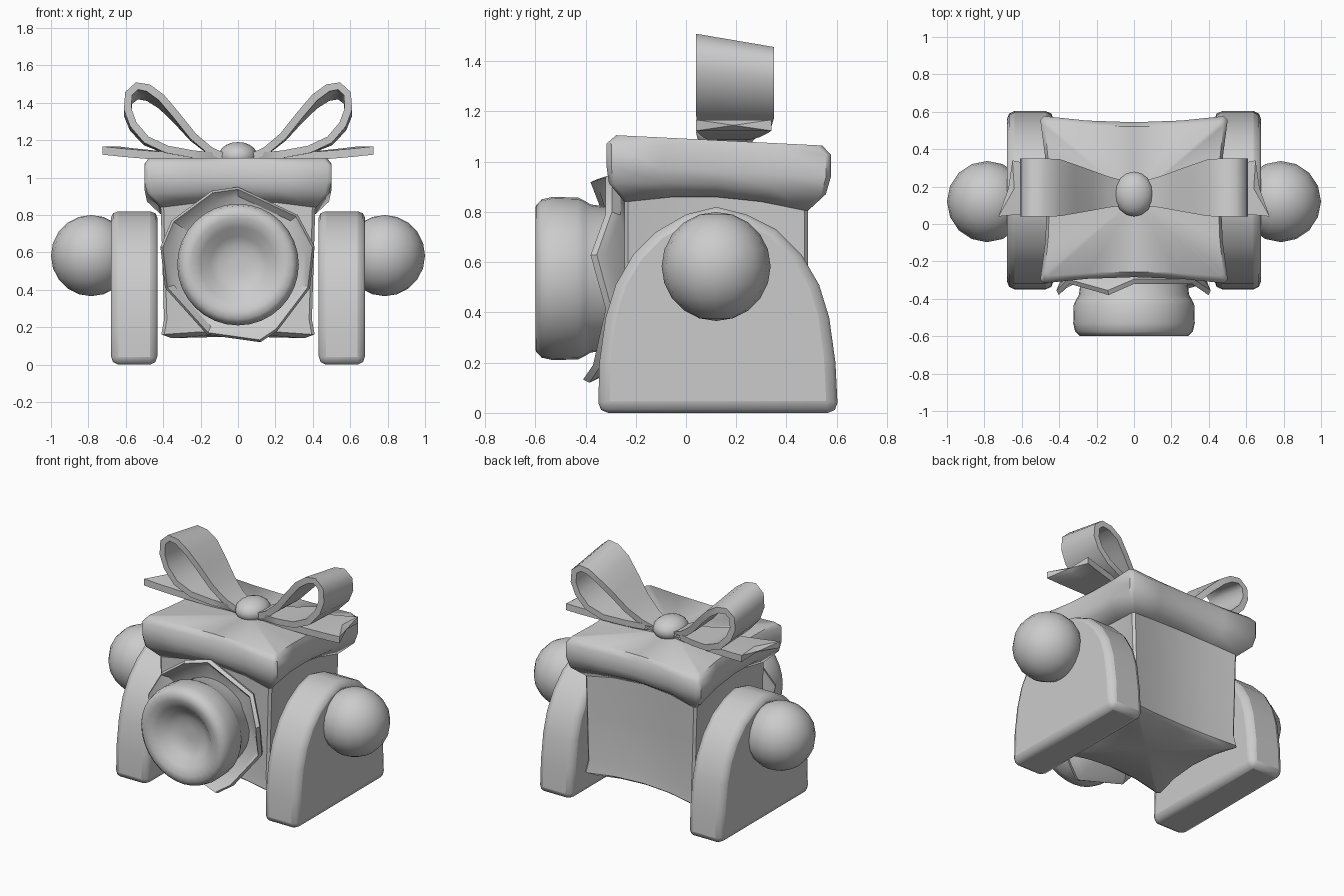
import bpy, bmesh, math
from mathutils import Vector

cube = bpy.data.objects.get("Cube")
if cube:
    bpy.data.objects.remove(cube, do_unlink=True)

grey = bpy.data.materials.new("plain_grey")
grey.use_nodes = True
TONE = (0.6, 0.6, 0.6, 1)
grey.diffuse_color = TONE
grey.node_tree.nodes["Principled BSDF"].inputs["Base Color"].default_value = TONE


def finish(name, bm, angle=40):
    bmesh.ops.recalc_face_normals(bm, faces=bm.faces)
    mesh = bpy.data.meshes.new(name)
    bm.to_mesh(mesh)
    bm.free()
    mesh.materials.append(grey)
    mesh.shade_smooth()
    mesh.set_sharp_from_angle(angle=math.radians(angle))
    obj = bpy.data.objects.new(name, mesh)
    bpy.context.collection.objects.link(obj)
    return obj


def loft(name, rings, caps=True, closed=False, angle=40):
    """Skin a list of equal point rings."""
    bm = bmesh.new()
    rows = [[bm.verts.new(p) for p in ring] for ring in rings]
    n = len(rows[0])
    pairs = list(zip(rows, rows[1:])) + ([(rows[-1], rows[0])] if closed else [])
    for a, b in pairs:
        for i in range(n):
            j = (i + 1) % n
            bm.faces.new((a[i], a[j], b[j], b[i]))
    if caps and not closed:
        for row in (rows[0], rows[-1]):
            mid = sum((v.co for v in row), Vector()) / n
            c = bm.verts.new(mid)
            for i in range(n):
                bm.faces.new((row[i], row[(i + 1) % n], c))
    return finish(name, bm, angle)


def pinched_square(hx, y0, y1, z, pinch, slope=0.0, lift=0.0):
    """Square outline with clipped corners and sides drawn inwards."""
    cy, hy = (y0 + y1) / 2, (y1 - y0) / 2
    pts = []
    for side in range(4):
        for t in (-0.95, -0.5, 0, 0.5, 0.95):
            k = 1 - t * t
            u, w = t, 1 - pinch * k
            for _ in range(side):
                u, w = w, -u
            y = cy + hy * w
            pts.append((hx * u, y, z + slope * (y - cy) + lift * k))
    return pts


def spin(name, profile, centre, steps=32):
    """Turn (radius, y) points around the front-to-back axis."""
    cx, cz = centre
    rings = [[(cx + r * math.cos(a), y, cz + r * math.sin(a))
              for a in (math.tau * i / steps for i in range(steps))]
             for r, y in profile]
    return loft(name, rings)


def ball(name, centre, size, segs=16, rings=10):
    bm = bmesh.new()
    bmesh.ops.create_uvsphere(bm, u_segments=segs, v_segments=rings, radius=1)
    for v in bm.verts:
        v.co = Vector(c + s * k for c, s, k in zip(centre, size, v.co))
    return finish(name, bm, 60)


# Box with sunken sides
loft("box_body", [
    pinched_square(0.36, -0.22, 0.46, 0.14, 0.1, lift=0.02),
    pinched_square(0.415, -0.26, 0.50, 0.16, 0.12, lift=0.02),
    pinched_square(0.40, -0.25, 0.49, 0.24, 0.12),
    pinched_square(0.41, -0.25, 0.49, 0.55, 0.14),
    pinched_square(0.42, -0.25, 0.49, 0.90, 0.12)])

# Puffy lid, lower at the back
loft("box_lid", [
    pinched_square(0.42, -0.25, 0.49, 0.82, 0.10, -0.05, 0.04),
    pinched_square(0.49, -0.31, 0.56, 0.89, 0.08, -0.05, 0.02),
    pinched_square(0.505, -0.32, 0.58, 0.96, 0.08, -0.05),
    pinched_square(0.505, -0.32, 0.58, 1.05, 0.08, -0.05),
    pinched_square(0.48, -0.28, 0.545, 1.085, 0.06, -0.05)], angle=50)

# Round muzzle with a hollow front
spin("muzzle", [
    (0.27, -0.20), (0.295, -0.38), (0.31, -0.405), (0.322, -0.43),
    (0.325, -0.53), (0.315, -0.575), (0.29, -0.598), (0.25, -0.60),
    (0.20, -0.575), (0.15, -0.53), (0.10, -0.505), (0.04, -0.50)], (0, 0.535))

# Wavy paper collar behind the muzzle
tips = [Vector(p) for p in (
    (-0.14, -0.38, 0.93), (0.0, -0.32, 0.95), (0.32, -0.32, 0.80),
    (0.41, -0.38, 0.63), (0.385, -0.32, 0.41), (0.21, -0.37, 0.18),
    (0.12, -0.41, 0.12), (-0.165, -0.33, 0.16), (-0.39, -0.32, 0.41),
    (-0.415, -0.38, 0.63), (-0.355, -0.32, 0.77))]


def collar_ring(scale, dy, flat=None):
    return [(p.x * scale, p.y + dy if flat is None else flat,
             0.535 + (p.z - 0.535) * scale) for p in tips]


loft("collar", [collar_ring(0.62, 0, -0.28), collar_ring(0.88, 0.035),
                collar_ring(0.97, 0), collar_ring(1, 0.025),
                collar_ring(0.95, 0.06), collar_ring(0.72, 0, -0.22)], angle=30)

# Bow knot
ball("bow_knot", (0, 0.16, 1.115), (0.105, 0.12, 0.075))

panel_shape = [(-0.35, 0.0), (-0.345, 0.2), (-0.32, 0.38), (-0.28, 0.51),
               (-0.21, 0.63), (-0.12, 0.72), (0.0, 0.79), (0.12, 0.82),
               (0.24, 0.79), (0.36, 0.73), (0.46, 0.63), (0.53, 0.51),
               (0.57, 0.38), (0.595, 0.2), (0.605, 0.0)]
loop_path = [(0.05, 1.10), (0.15, 1.145), (0.24, 1.22), (0.33, 1.33),
             (0.41, 1.42), (0.48, 1.47), (0.54, 1.48), (0.585, 1.44),
             (0.59, 1.36), (0.56, 1.28), (0.49, 1.20), (0.38, 1.15),
             (0.24, 1.125), (0.13, 1.115), (0.05, 1.10)]

for s, side in ((1, "left"), (-1, "right")):
    # Arched side panel
    panel = loft(side + "_panel", [[(s * x, y, z) for y, z in panel_shape]
                                   for x in (0.43, 0.68)])
    bev = panel.modifiers.new("rounded_rim", "BEVEL")
    bev.width, bev.segments = 0.04, 2
    bev.angle_limit = math.radians(40)

    # Side ball
    ball(side + "_ball", (s * 0.785, 0.12, 0.583), (0.215, 0.217, 0.217))

    # Bow loop: a flat ribbon that widens away from the knot
    rings = []
    for i, (x, z) in enumerate(loop_path):
        a = Vector(loop_path[max(i - 1, 0)])
        b = Vector(loop_path[min(i + 1, len(loop_path) - 1)])
        d = (b - a).normalized() if 0 < i < len(loop_path) - 1 else Vector((1, 0))
        nx, nz = -d.y * 0.02, d.x * 0.02
        wide = min(1, max(0, (x - 0.08) / 0.34))
        y0, y1 = 0.10 - 0.06 * wide, 0.23 + 0.12 * wide
        drop = -0.17 * (z - 1.1) / 0.38
        rings.append([(s * (x + k * nx), y, z + k * nz + drop * (y - 0.10))
                      for k, y in ((1, y0), (1, (y0 + y1) / 2), (1, y1),
                                   (-1, y1), (-1, (y0 + y1) / 2), (-1, y0))])
    loft(side + "_bow_loop", rings, angle=50)

    # Bow tail with a notched end
    rings = []
    for t in (0, 0.3, 0.6, 0.85, 1):
        x = 0.05 + 0.60 * t
        z = 1.105 + 0.04 * t * t
        y0, y1 = 0.11 - 0.07 * t, 0.22 + 0.12 * t
        section = [(x + 0.075 * t, y0), (x - 0.01 * t, (y0 + y1) / 2), (x, y1)]
        rings.append([(s * px, y, z + 0.022) for px, y in section] +
                     [(s * px, y, z - 0.022) for px, y in reversed(section)])
    loft(side + "_bow_tail", rings)
